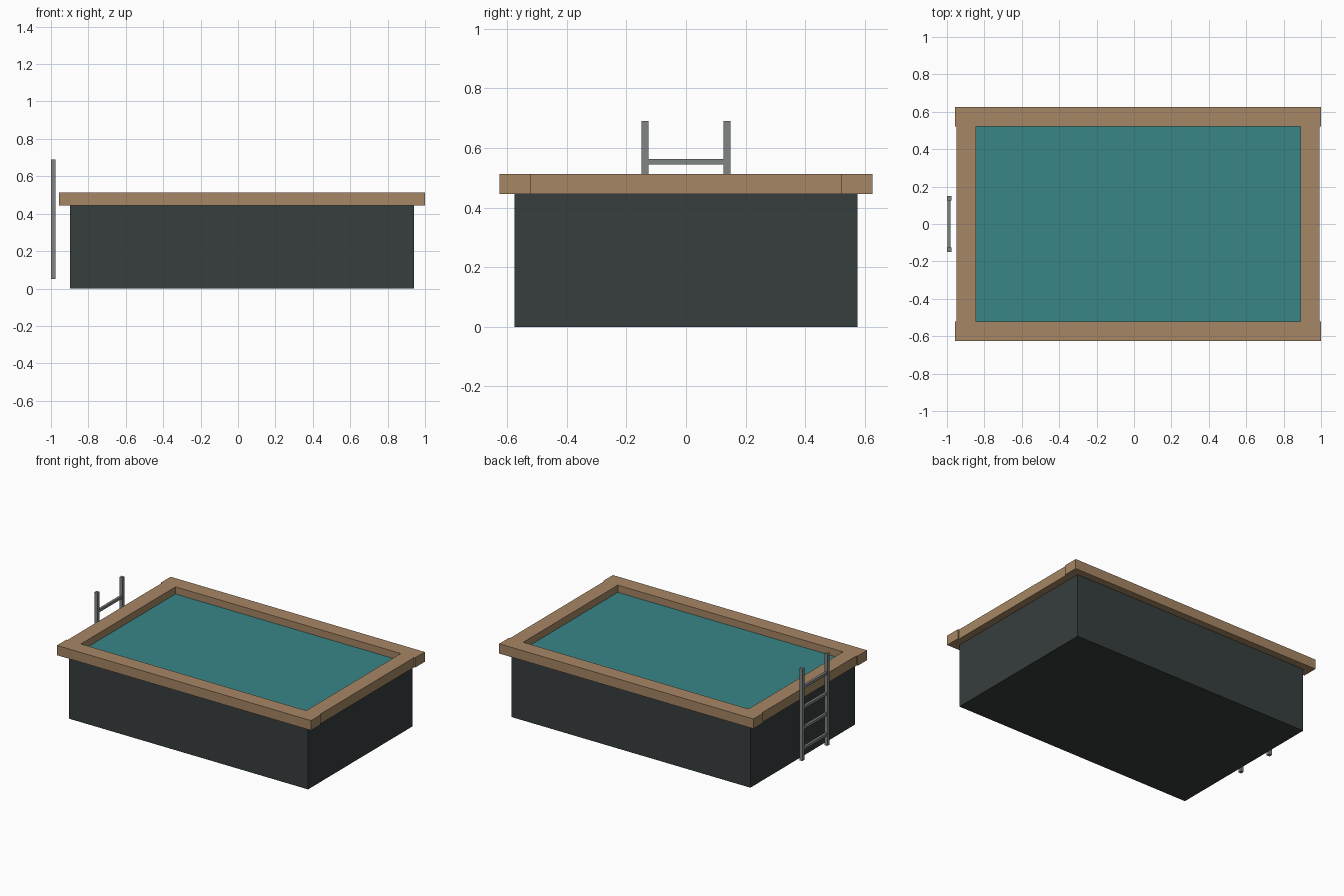
import bpy
import bmesh
from mathutils import Vector

cube = bpy.data.objects.get("Cube")
if cube:
    bpy.data.objects.remove(cube, do_unlink=True)


def material(name, rgb):
    mat = bpy.data.materials.new(name)
    mat.use_nodes = True
    colour = (*rgb, 1)
    mat.diffuse_color = colour
    mat.node_tree.nodes["Principled BSDF"].inputs["Base Color"].default_value = colour
    return mat


wood = material("tan wood", (0.38, 0.24, 0.127))
shell = material("charcoal shell", (0.038, 0.047, 0.047))
water = material("teal water", (0.04, 0.235, 0.242))
steel = material("grey steel", (0.216, 0.235, 0.227))


def box(name, low, high, mat):
    """Axis-aligned box between two corners."""
    low, high = Vector(low), Vector(high)
    bm = bmesh.new()
    bmesh.ops.create_cube(bm, size=1)
    bmesh.ops.scale(bm, vec=high - low, verts=bm.verts)
    mesh = bpy.data.meshes.new(name)
    bm.to_mesh(mesh)
    bm.free()
    mesh.materials.append(mat)
    obj = bpy.data.objects.new(name, mesh)
    obj.location = (low + high) / 2
    bpy.context.collection.objects.link(obj)
    return obj


CX = 0.022                      # pool centre, shifted by the ladder
IN_X, IN_Y = 0.867, 0.52        # water opening half sizes
RIM_LOW, RIM_TOP = 0.445, 0.513

# Pool body and water
box("pool_body", (CX - 0.92, -0.575, 0), (CX + 0.92, 0.575, RIM_LOW), shell)
box("water", (CX - IN_X, -IN_Y, 0.44), (CX + IN_X, IN_Y, 0.463), water)

# Rim boards: long ones overhang the ends of the short ones
for side, label in ((-1, "front"), (1, "back")):
    ys = sorted((side * IN_Y, side * 0.625))
    box(f"{label}_rim_board", (CX - 0.978, ys[0], RIM_LOW),
        (CX + 0.978, ys[1], RIM_TOP), wood)
for side, label in ((-1, "right"), (1, "left")):
    xs = sorted((CX + side * IN_X, CX + side * 0.97))
    box(f"{label}_rim_board", (xs[0], -IN_Y, RIM_LOW),
        (xs[1], IN_Y, RIM_TOP), wood)

# Ladder
for side, label in ((-1, "front"), (1, "back")):
    y = side * 0.138
    box(f"{label}_ladder_rail", (-1, y - 0.012, 0.05), (-0.977, y + 0.012, 0.69), steel)
for i in range(4):
    z = 0.554 - i * 0.142
    box(f"ladder_rung_{i + 1}", (-0.997, -0.126, z - 0.009), (-0.98, 0.126, z + 0.009), steel)
